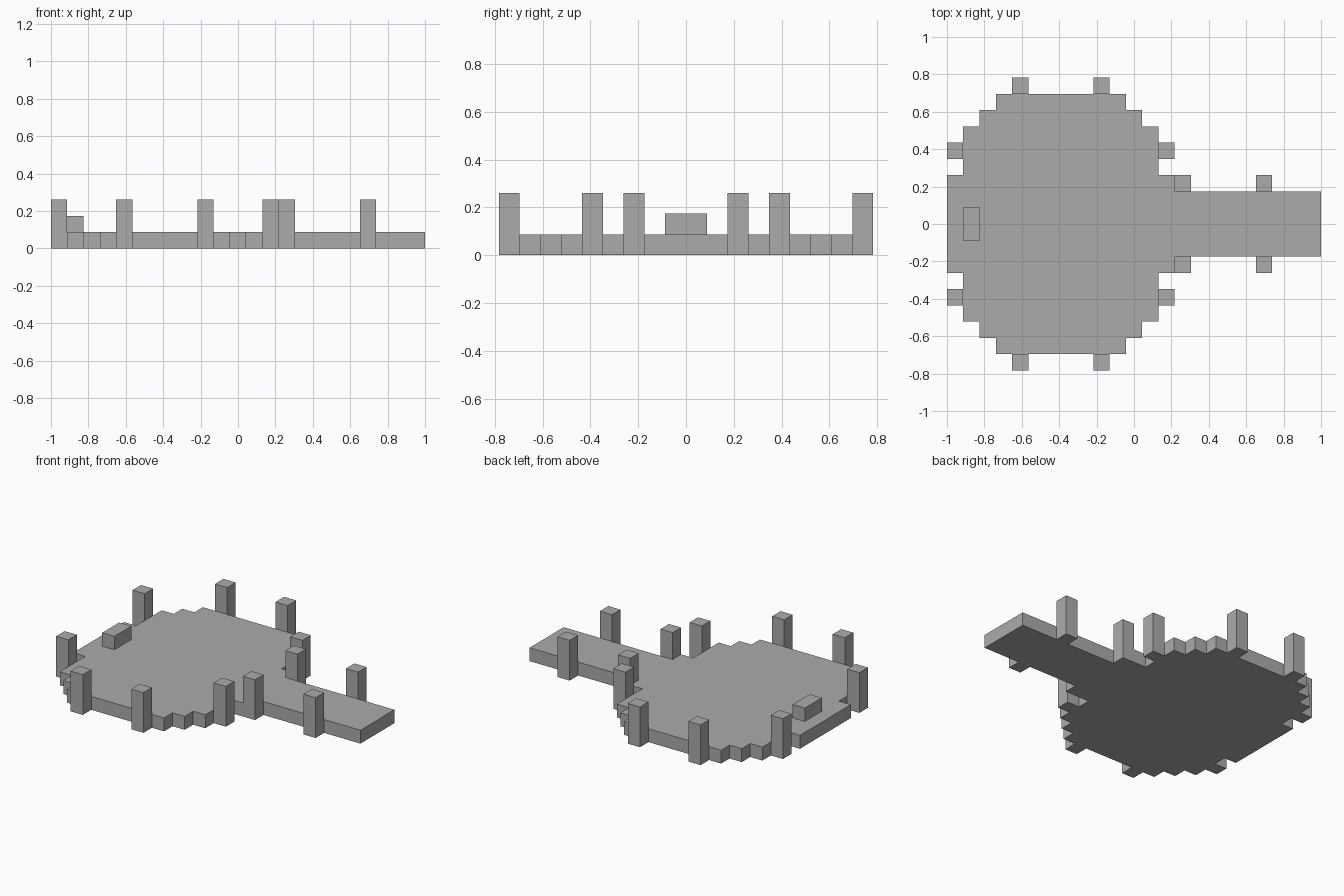
import bpy
import bmesh

UNIT = 2 / 23          # one block of the grid
LEFT = -1.0            # x of the first block column

if "Cube" in bpy.data.objects:
    bpy.data.objects.remove(bpy.data.objects["Cube"], do_unlink=True)

stone = bpy.data.materials.new("stone grey")
stone.use_nodes = True
colour = (0.41, 0.41, 0.41, 1)
stone.diffuse_color = colour
stone.node_tree.nodes["Principled BSDF"].inputs["Base Color"].default_value = colour


def prism(name, outline, bottom, top):
    """Extrude an outline given in block units between two heights."""
    bm = bmesh.new()
    verts = [bm.verts.new((LEFT + x * UNIT, y * UNIT, bottom * UNIT)) for x, y in outline]
    base = bm.faces.new(verts)
    raised = bmesh.ops.extrude_face_region(bm, geom=[base])["geom"]
    moved = [v for v in raised if isinstance(v, bmesh.types.BMVert)]
    bmesh.ops.translate(bm, verts=moved, vec=(0, 0, (top - bottom) * UNIT))
    bmesh.ops.recalc_face_normals(bm, faces=bm.faces)
    mesh = bpy.data.meshes.new(name)
    bm.to_mesh(mesh)
    bm.free()
    mesh.materials.append(stone)
    obj = bpy.data.objects.new(name, mesh)
    bpy.context.collection.objects.link(obj)
    return obj


def block(name, x0, x1, y0, y1, bottom, top):
    return prism(name, [(x0, y0), (x1, y0), (x1, y1), (x0, y1)], bottom, top)


# Stepped round platform with its walkway: (start, end, half width) of each run
runs = [(0, 1, 3), (1, 2, 6), (2, 3, 7), (3, 11, 8), (11, 12, 7),
        (12, 13, 6), (13, 14, 3), (14, 23, 2)]
near_side = [(x, -half) for start, end, half in runs for x in (start, end)]
far_side = [(x, -y) for x, y in reversed(near_side)]
prism("platform_and_walkway", near_side + far_side, 0, 1)

# Low bench opposite the walkway
block("bench", 1, 2, -1, 1, 1, 2)

# Posts around the rim and along the walkway, mirrored front to back
posts = {"rim_post_outer": (0, 4), "rim_post_side_a": (4, 8), "rim_post_side_b": (9, 8),
         "rim_post_inner": (13, 4), "walkway_post_near": (14, 2), "walkway_post_far": (19, 2)}
for name, (x, y) in posts.items():
    block(name + "_back", x, x + 1, y, y + 1, 0, 3)
    block(name + "_front", x, x + 1, -y - 1, -y, 0, 3)
